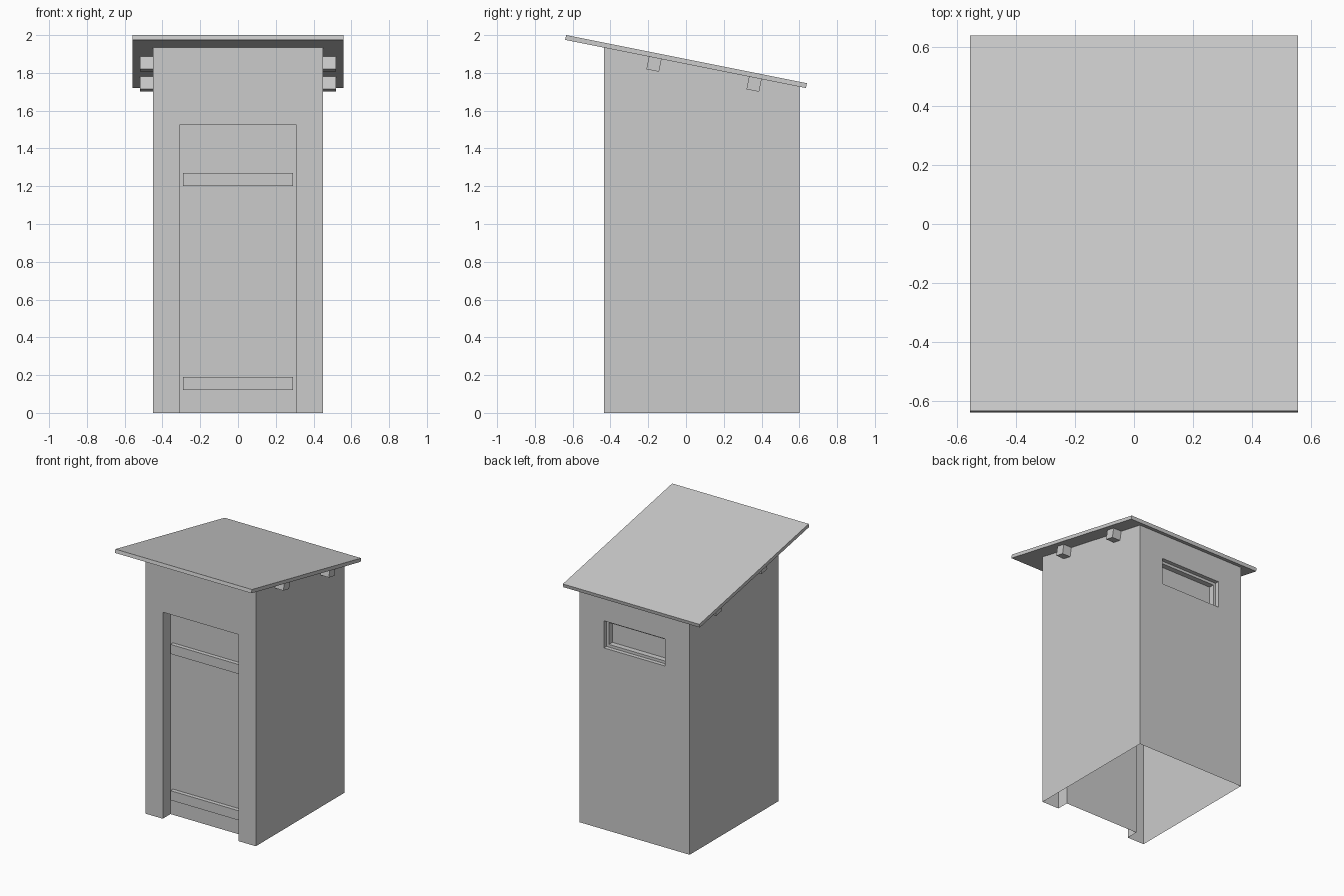
import bpy, bmesh, math
from mathutils import Matrix, Vector

if "Cube" in bpy.data.objects:
    bpy.data.objects.remove(bpy.data.objects["Cube"])

SLOPE = 0.2                      # roof falls toward the back
TILT = -math.atan(SLOPE)
HALF_W, FRONT, BACK = 0.45, -0.435, 0.6


def roof_under(y):
    return 1.847 - SLOPE * y


def make_object(name, bm):
    bmesh.ops.recalc_face_normals(bm, faces=bm.faces)
    mesh = bpy.data.meshes.new(name)
    bm.to_mesh(mesh)
    bm.free()
    obj = bpy.data.objects.new(name, mesh)
    bpy.context.collection.objects.link(obj)
    return obj


def box(name, x, y, z):
    """Axis-aligned box from (min, max) pairs."""
    bm = bmesh.new()
    size = Vector([b - a for a, b in (x, y, z)])
    mid = Vector([(a + b) / 2 for a, b in (x, y, z)])
    bmesh.ops.create_cube(bm, size=1, matrix=Matrix.Translation(mid) @ Matrix.Diagonal(size).to_4x4())
    return make_object(name, bm)


def tilted_box(name, y, size, offset):
    """Box parallel to the roof, offset along the roof normal from its underside."""
    bm = bmesh.new()
    normal = Vector((0, -math.sin(TILT), math.cos(TILT)))
    mid = Vector((0, y, roof_under(y))) + normal * offset
    m = Matrix.Translation(mid) @ Matrix.Rotation(TILT, 4, 'X') @ Matrix.Diagonal(size).to_4x4()
    bmesh.ops.create_cube(bm, size=1, matrix=m)
    return make_object(name, bm)


# Cabin: side profile extruded across the width
bm = bmesh.new()
profile = [(FRONT, 0), (BACK, 0), (BACK, roof_under(BACK)), (FRONT, roof_under(FRONT))]
face = bm.faces.new([bm.verts.new((-HALF_W, y, z)) for y, z in profile])
ext = bmesh.ops.extrude_face_region(bm, geom=[face])
bmesh.ops.translate(bm, vec=(2 * HALF_W, 0, 0),
                    verts=[v for v in ext['geom'] if isinstance(v, bmesh.types.BMVert)])
cabin = make_object("cabin_walls", bm)

# Door recess in front, two-step window recess in back
DOOR_Y = FRONT + 0.09
cutters = [
    box("door_cutter", (-0.31, 0.31), (FRONT - 0.2, DOOR_Y), (-0.2, 1.525)),
    box("window_cutter", (-0.25, 0.25), (BACK - 0.03, BACK + 0.2), (1.34, 1.54)),
    box("window_pane_cutter", (-0.23, 0.23), (BACK - 0.07, BACK + 0.1), (1.36, 1.52)),
]
bpy.context.view_layer.objects.active = cabin
for cutter in cutters:
    cutter.hide_render = True
    mod = cabin.modifiers.new("cut", 'BOOLEAN')
    mod.operation, mod.solver, mod.object = 'DIFFERENCE', 'EXACT', cutter
    bpy.ops.object.modifier_apply(modifier=mod.name)
    bpy.data.objects.remove(cutter)

# Open the shell at floor and under the roof
bm = bmesh.new()
bm.from_mesh(cabin.data)
bm.normal_update()
ends = [f for f in bm.faces
        if all(abs(v.co.z) < 1e-4 for v in f.verts)
        or all(abs(v.co.z - roof_under(v.co.y)) < 1e-4 for v in f.verts)]
bmesh.ops.delete(bm, geom=ends, context='FACES')
bm.to_mesh(cabin.data)
bm.free()

# Door battens
for name, z in (("lower_door_batten", 0.12), ("upper_door_batten", 1.2)):
    box(name, (-0.29, 0.29), (DOOR_Y - 0.03, DOOR_Y), (z, z + 0.07))

# Sloping roof board and the two beams beneath it
tilted_box("roof", -0.0025, Vector((1.115, 1.3, 0.026)), 0.013)
for name, y in (("front_roof_beam", -0.163), ("back_roof_beam", 0.367)):
    tilted_box(name, y, Vector((1.035, 0.068, 0.068)), -0.034)
